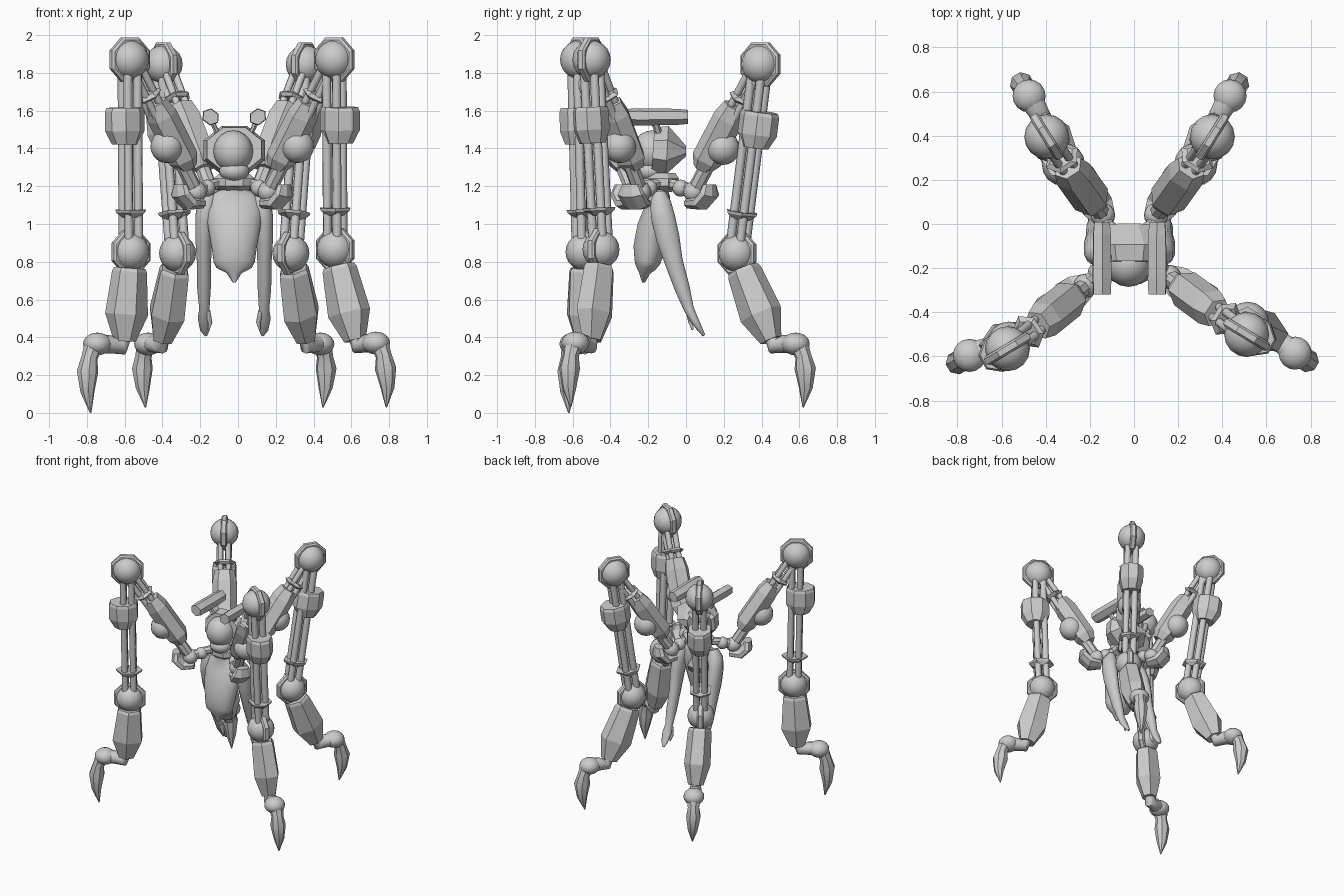
import bpy, bmesh, math
from mathutils import Vector, Matrix

old = bpy.data.objects.get("Cube")
if old:
    bpy.data.objects.remove(old, do_unlink=True)

GREY = (0.6, 0.6, 0.6, 1)
mat = bpy.data.materials.new("plain grey")
mat.use_nodes = True
mat.diffuse_color = GREY
mat.node_tree.nodes["Principled BSDF"].inputs["Base Color"].default_value = GREY

CX = -0.02          # centre line of the body
UP = Vector((0, 0, 1))
X = Vector((1, 0, 0))


def finish(name, bm, angle):
    bmesh.ops.recalc_face_normals(bm, faces=bm.faces)
    me = bpy.data.meshes.new(name)
    bm.to_mesh(me)
    bm.free()
    me.materials.append(mat)
    ob = bpy.data.objects.new(name, me)
    bpy.context.collection.objects.link(ob)
    if angle:
        me.shade_smooth()
        me.set_sharp_from_angle(angle=math.radians(angle))


def loft(name, pts, sizes, side, sides=8, angle=0, turn=0.5):
    """Skin a polygon section (half width along side, half depth) along a path."""
    bm = bmesh.new()
    pts = [Vector(p) for p in pts]
    rings = []
    for i, (p, (w, d)) in enumerate(zip(pts, sizes)):
        axis = (pts[min(i + 1, len(pts) - 1)] - pts[max(i - 1, 0)]).normalized()
        a = (side - axis * side.dot(axis)).normalized()
        b = axis.cross(a)
        angles = [2 * math.pi * (k + turn) / sides for k in range(sides)]
        rings.append([bm.verts.new(p + a * w * math.cos(t) + b * d * math.sin(t)) for t in angles])
    for r, s in zip(rings, rings[1:]):
        for k in range(sides):
            bm.faces.new((r[k], r[(k + 1) % sides], s[(k + 1) % sides], s[k]))
    bm.faces.new(rings[0])
    bm.faces.new(rings[-1])
    finish(name, bm, angle)


def ball(name, p, r, squash=(1, 1, 1)):
    bm = bmesh.new()
    m = Matrix.Translation(p) @ Matrix.Diagonal((*squash, 1))
    bmesh.ops.create_uvsphere(bm, u_segments=16, v_segments=10, radius=r, matrix=m)
    finish(name, bm, 40)


def disc(name, p, axis, r, half):
    """Octagonal plate with bevelled rim, standing across its axis."""
    loft(name, [p - axis * half, p - axis * half * .6, p + axis * half * .6, p + axis * half],
         [(r * .9, r * .9), (r, r), (r, r), (r * .9, r * .9)], UP)


def rods(name, p, q, a, b, gap, r):
    """Bundle of four parallel rods."""
    for i, (s, t) in enumerate([(1, 1), (1, -1), (-1, 1), (-1, -1)]):
        o = a * s * gap + b * t * gap
        loft(f"{name}_{i + 1}", [p + o, q + o], [(r, r)] * 2, a, 8, 50)


def joint(name, p, t, r):
    """Ball clasped by an octagonal plate."""
    ball(name + "_ball", p, r)
    disc(name + "_plate", p, t, r * 1.24, .022)


def leg(n, hip, knee, low, heel, ankle, tip):
    hip, knee, low, heel, ankle, tip = map(Vector, (hip, knee, low, heel, ankle, tip))
    u = ankle - hip
    u.z = 0
    u.normalize()
    t = UP.cross(u)

    # Hip: arm from the hub, ball and cradle
    hub = Vector((CX + math.copysign(.06, hip.x), -.13, 1.22))
    loft(n + "_hip_arm", [hub, hub.lerp(hip, .5) + UP * .01, hip], [(.035, .03), (.03, .03), (.04, .04)], t, 8, 40)
    ball(n + "_hip_ball", hip, .055)
    ball(n + "_hip_knuckle", hub.lerp(hip, .6), .045)
    loft(n + "_hip_cradle", [hip - u * .03 - UP * .06, hip + u * .05 - UP * .06,
                             hip + u * .1 - UP * .01, hip + u * .1 + UP * .04],
         [(.05, .03), (.08, .04), (.08, .04), (.05, .03)], t)

    # Upper limb: casing on the inner side, ball on the outer, collar and rods up to the knee
    ax = (knee - hip).normalized()
    out = t.cross(ax)
    out *= math.copysign(1, out.dot(u))
    at = lambda f: hip.lerp(knee, f)
    inner = lambda f: at(f) - out * .02
    loft(n + "_upper_shaft", [at(0), at(.25)], [(.04, .04)] * 2, t)
    loft(n + "_upper_casing", [inner(.17), inner(.24), inner(.56), inner(.66)],
         [(.06, .05), (.088, .08), (.088, .08), (.07, .06)], t, 6, 0, 0)
    ball(n + "_upper_ball", at(.37) + out * .035, .088)
    loft(n + "_upper_collar", [at(.71), at(.73), at(.75)], [(.06, .06), (.085, .075), (.06, .06)], t, 6, 0, 0)
    rods(n + "_upper_rod", at(.4), at(.97), t, out, .028, .02)
    joint(n + "_knee", knee, t, .102)

    # Middle limb: block near the top, rods, lower collar
    ax = (low - knee).normalized()
    b = ax.cross(t).normalized()
    mid = lambda f: knee.lerp(low, f)
    rods(n + "_middle_rod", mid(.05), mid(.95), t, b, .03, .024)
    c = u * .033
    loft(n + "_middle_block", [mid(.25) + c, mid(.27) + c, mid(.37) + c, mid(.44) + c],
         [(.085, .1), (.092, .11), (.092, .11), (.07, .07)], t)
    loft(n + "_middle_collar", [mid(.78), mid(.795), mid(.82)], [(.085, .095), (.08, .09), (.05, .05)], t, 6)
    joint(n + "_lower_joint", low, t, .098)

    # Shin: faceted block widening, then tapering to the heel
    sh = lambda f: low.lerp(heel, f)
    loft(n + "_shin", [sh(.18), sh(.22), sh(.7), sh(1)],
         [(.075, .085), (.085, .095), (.095, .12), (.055, .06)], t, 6, 0, 0)

    # Foot: bent ankle and curved claw
    loft(n + "_ankle_link", [heel + UP * .02, heel + u * .02 - UP * .03, heel.lerp(ankle, .5) - UP * .01, ankle],
         [(.035, .035), (.045, .045), (.05, .048), (.06, .05)], t, 10, 50)
    ball(n + "_ankle_ball", ankle, .075, (1, 1, .8))
    bulge = Vector((ankle.x, ankle.y, .22 + tip.z * .5)) + u * .06
    loft(n + "_claw", [ankle + u * .02, ankle.lerp(bulge, .5) + u * .018, bulge, bulge.lerp(tip, .5) + u * .01, tip],
         [(.055, .05), (.043, .043), (.055, .058), (.038, .037), (.004, .004)], t, 8, 40)


leg("front_right", (-.22, -.28, 1.17), (-.573, -.565, 1.87), (-.567, -.54, .852),
    (-.6, -.535, .38), (-.745, -.595, .365), (-.78, -.62, 0))
leg("front_left", (.16, -.24, 1.17), (.51, -.5, 1.87), (.515, -.45, .865),
    (.62, -.50, .385), (.73, -.585, .37), (.785, -.61, .03))
for n, s in (("back_left", 1), ("back_right", -1)):
    x = lambda v: CX + s * v
    leg(n, (x(.12), .04, 1.17), (x(.375), .395, 1.845), (x(.3), .27, .845),
        (x(.38), .45, .385), (x(.455), .58, .365), (x(.47), .62, .03))

# Torso with a lower point, neck, jaw and head
body = [(-.16, 1.25, .05, .045), (-.15, 1.19, .06, .05), (-.14, 1.15, .13, .055), (-.15, 1.07, .15, .075),
        (-.175, .98, .14, .085), (-.195, .87, .12, .085), (-.205, .8, .11, .07), (-.215, .77, .095, .055),
        (-.22, .74, .04, .03), (-.225, .69, .008, .008)]
loft("torso", [(CX, y, z) for y, z, w, d in body], [(w, d) for y, z, w, d in body], X, 20, 60)
ball("head", Vector((CX - .005, -.18, 1.385)), .105, (1, 1, 1.05))
ball("jaw", Vector((CX, -.19, 1.28)), .08, (1, .9, .7))
loft("neck", [(CX, -.16, 1.2), (CX, -.17, 1.3)], [(.06, .06)] * 2, X, 12, 50)

# Collar hub that carries the limbs
loft("collar_hub", [(CX, -.13, 1.17), (CX, -.13, 1.2), (CX, -.13, 1.24), (CX, -.13, 1.27)],
     [(.07, .06), (.12, .1), (.12, .1), (.08, .08)], X)

# Hood: faceted wedge behind and around the head
loft("hood_shell", [(CX, -.175, 1.395), (CX, -.1, 1.39), (CX, 0, 1.385)],
     [(.155, .125), (.175, .14), (.1, .03)], X)

for s, n in ((1, "left"), (-1, "right")):
    # Overhead bars on thin struts
    bx = CX + s * .125
    tilt = Vector((.8, 0, s * .6))
    loft(n + "_overhead_bar", [(bx, -.32, 1.567), (bx, -.25, 1.567), (bx, -.05, 1.567), (bx, .01, 1.567)],
         [(.047, .04), (.05, .044), (.048, .041), (.043, .035)], tilt, 6, 0, 0)
    loft(n + "_bar_strut", [(CX + s * .08, -.14, 1.46), (bx, -.17, 1.56)], [(.014, .02)] * 2, X, 6)

    # Hanging arm with mitten hand and thumb
    sx = CX + s * .15
    arm = [(-.025, -.14, 1.165, .03, .035), (-.008, -.135, 1.11, .055, .058), (.006, -.12, 1.03, .052, .066),
           (.012, -.095, .92, .045, .064), (.01, -.065, .8, .039, .05), (.01, -.02, .66, .037, .042),
           (.008, .015, .55, .028, .028), (.008, .04, .5, .036, .024), (.005, .075, .44, .026, .015),
           (0, .095, .41, .008, .008)]
    loft(n + "_arm", [(sx + s * o, y, z) for o, y, z, w, d in arm], [(w, d) for *_, w, d in arm], X, 12, 60)
    loft(n + "_thumb", [(sx - s * .01, .01, .54), (sx - s * .022, .025, .48), (sx - s * .015, .035, .44)],
         [(.014, .014), (.013, .013), (.005, .005)], X, 8, 60)
